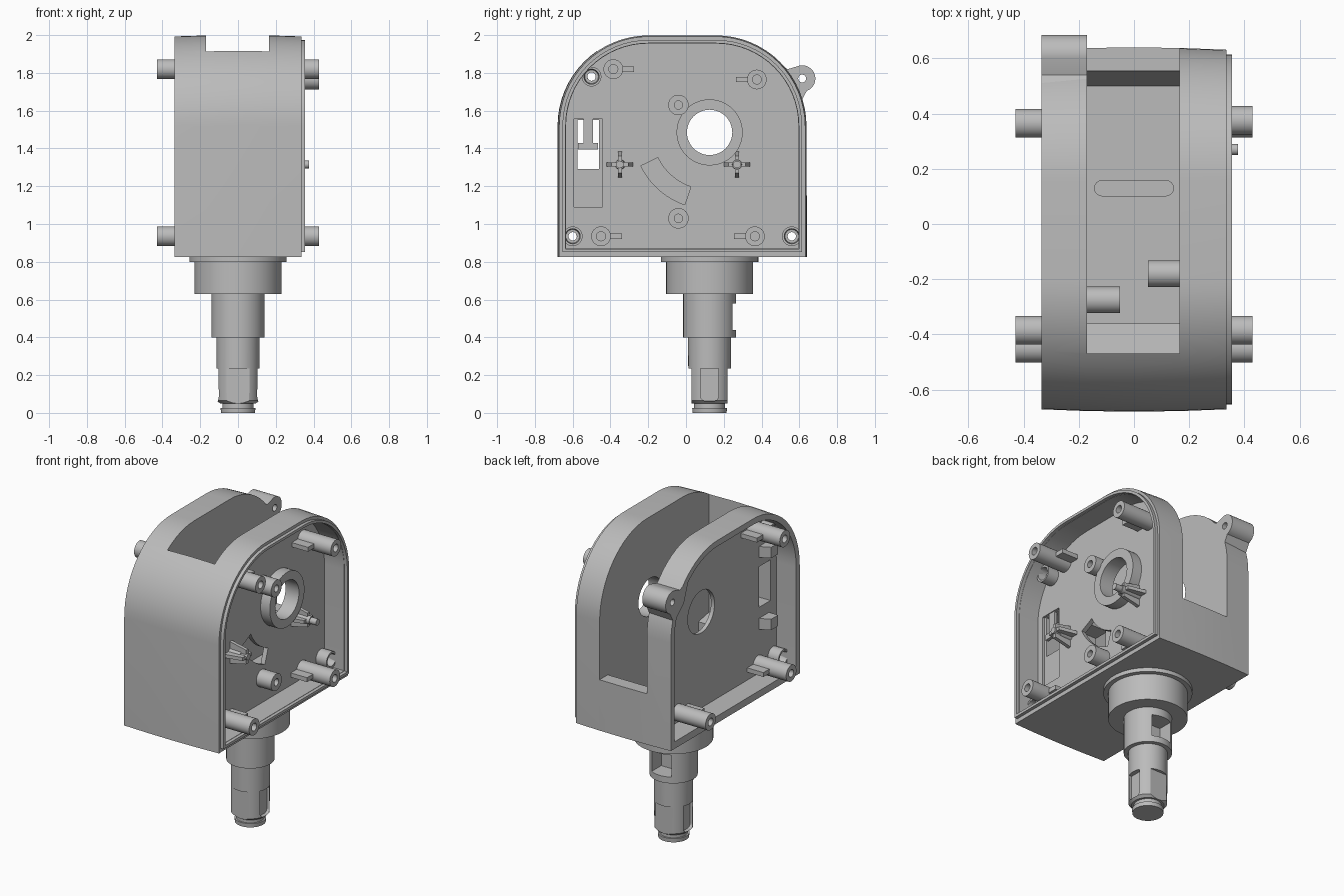
import bpy, bmesh
from math import sin, cos, pi, radians

old = bpy.data.objects.get("Cube")
if old:
    bpy.data.objects.remove(old)

grey = bpy.data.materials.new("plain grey")
grey.use_nodes = True
grey.diffuse_color = (0.5, 0.5, 0.5, 1)
grey.node_tree.nodes["Principled BSDF"].inputs["Base Color"].default_value = (0.5, 0.5, 0.5, 1)


def loft(name, rings, caps=True):
    """Skin a list of equal-length point rings; without caps the last ring joins the first."""
    bm = bmesh.new()
    loops = [[bm.verts.new(p) for p in ring] for ring in rings]
    pairs = list(zip(loops, loops[1:]))
    if caps:
        bm.faces.new(loops[0])
        bm.faces.new(loops[-1])
    else:
        pairs.append((loops[-1], loops[0]))
    for a, b in pairs:
        for i in range(len(a)):
            j = (i + 1) % len(a)
            bm.faces.new((a[i], a[j], b[j], b[i]))
    bmesh.ops.recalc_face_normals(bm, faces=bm.faces)
    mesh = bpy.data.meshes.new(name)
    bm.to_mesh(mesh)
    bm.free()
    mesh.materials.append(grey)
    obj = bpy.data.objects.new(name, mesh)
    bpy.context.collection.objects.link(obj)
    return obj


def arc(y, z, r, a0, a1, n):
    return [(y + r * cos(radians(a0 + (a1 - a0) * i / n)),
             z + r * sin(radians(a0 + (a1 - a0) * i / n))) for i in range(n + 1)]


def circle(y, z, r, n=32):
    return arc(y, z, r, 0, 360, n)[:-1]


def rect(y0, y1, z0, z1):
    return [(y0, z0), (y1, z0), (y1, z1), (y0, z1)]


def outline(d):
    """Arched side profile, inset by d."""
    return ([(-0.68 + d, 0.825 + d), (0.64 - d, 0.825 + d)]
            + arc(0.16, 1.52, 0.48 - d, 0, 90, 16)
            + arc(-0.2, 1.52, 0.48 - d, 90, 180, 16))


def prism(name, pts, x0, x1):
    return loft(name, [[(x, y, z) for y, z in pts] for x in (x0, x1)])


def tube(name, y, z, steps, caps=True, n=32):
    """Turned part along x, steps are (x, radius)."""
    return loft(name, [[(x, p, q) for p, q in circle(y, z, r, n)] for x, r in steps], caps)


def cut(target, cutter):
    mod = target.modifiers.new("cut", "BOOLEAN")
    mod.operation = "DIFFERENCE"
    mod.solver = "EXACT"
    mod.object = cutter
    bpy.ops.object.select_all(action="DESELECT")
    bpy.context.view_layer.objects.active = target
    target.select_set(True)
    bpy.ops.object.modifier_apply(modifier=mod.name)
    bpy.data.objects.remove(cutter)


FLOOR, RIM = 0.195, 0.335
HUB = (0.125, 1.485)
SCREWS = [(-0.5, 1.78), (-0.6, 0.935), (0.56, 0.935)]

# Housing with slightly bowed edge
rings = []
for x in (-RIM, -0.17, 0, 0.17, RIM):
    k = (x / RIM) ** 2
    rings.append([(x, (y + 0.02) * (1 - 0.013 * k) - 0.02, 0.825 + (z - 0.825) * (1 - 0.006 * k))
                  for y, z in outline(0)])
housing = loft("housing", rings)

# Side cavities and centre slot
cut(housing, prism("cutter", outline(0.045), FLOOR, 0.5))
cut(housing, prism("cutter", outline(0.045), -0.5, -FLOOR))
slot = [(-0.47, 2.2), (-0.47, 1.16), (-0.36, 1.14), (-0.36, 0.88), (0.5, 0.88),
        (0.555, 1.15), (0.9, 1.15), (0.9, 2.2)]
cut(housing, prism("cutter", slot, -0.17, 0.165))

# Hub holes, screw holes, window, panel recess, curved slot
cut(housing, prism("cutter", circle(*HUB, 0.12, 48), 0.1, 0.3))
cut(housing, prism("cutter", circle(*HUB, 0.135, 48), -0.3, -0.1))
for y, z in SCREWS:
    cut(housing, prism("cutter", circle(y, z, 0.022, 20), -0.5, 0.5))
cut(housing, prism("cutter", rect(-0.575, -0.46, 1.29, 1.55), -0.5, 0.5))
cut(housing, prism("cutter", rect(-0.592, -0.443, 1.09, 1.555), 0.18, 0.3))
curve = arc(*HUB, 0.405, 206, 251, 12) + arc(*HUB, 0.305, 251, 206, 12)
cut(housing, prism("cutter", curve, 0.1, 0.3))

# Cable opening in the slot floor
cable = [(x, y) for x, y in arc(0.115, 0.13, 0.028, -90, 90, 8) + arc(-0.115, 0.13, 0.028, 90, 270, 8)]
cut(housing, loft("cutter", [[(x, y, z) for x, y in cable] for z in (0.84, 1.0)]))

# Rim lip on the open side
lip = prism("rim_lip", outline(0.026), 0.3, 0.356)
cut(lip, prism("cutter", outline(0.043), 0.2, 0.5))

# Window tongue
prism("tongue_stem", rect(-0.542, -0.492, 1.42, 1.56), 0.17, 0.19)
prism("tongue_foot", rect(-0.572, -0.465, 1.395, 1.43), 0.17, 0.19)

# Hub ring
tube("hub_ring", *HUB, [(0.19, 0.175), (0.26, 0.175), (0.26, 0.12), (0.19, 0.12)], False, 48)

# Long posts with side fins: y, z, fin end
POSTS = [(-0.385, 1.82, -0.275), (-0.45, 0.935, -0.34), (0.365, 0.935, 0.255), (0.375, 1.765, 0.265)]
for side, s, posts in (("left", 1, POSTS), ("right", -1, POSTS[:3])):
    for y, z, end in posts:
        tube(side + "_post", y, z, [(s * 0.18, 0.052), (s * 0.43, 0.052),
                                    (s * 0.43, 0.024), (s * 0.33, 0.024)])
        prism(side + "_post_fin", rect(min(y, end), max(y, end), z - 0.014, z + 0.014), s * 0.18, s * 0.31)
    # Counterbored screw bosses
    for y, z in SCREWS:
        tube(side + "_screw_boss", y, z,
             [(s * 0.18, 0.052), (s * 0.27, 0.052), (s * 0.27, 0.04),
              (s * 0.22, 0.036), (s * 0.22, 0.022), (s * 0.18, 0.022)], False)

# Short bosses
for z in (1.63, 1.03):
    tube("short_boss", -0.04, z, [(0.18, 0.054), (0.3, 0.054), (0.3, 0.022), (0.22, 0.022)])

# Cross-ribbed pins
for y, top in ((-0.35, 0.32), (0.27, 0.376)):
    tube("cross_pin", y, 1.315, [(0.18, 0.028), (top - 0.045, 0.025), (top - 0.045, 0.02), (top, 0.02)], n=20)
    for a, b in ((0, 1), (1, 0)):
        loft("cross_rib", [[(x, y + p, 1.315 + q) for p, q in
                            rect(-w * a - 0.011 * b, w * a + 0.011 * b, -w * b - 0.011 * a, w * b + 0.011 * a)]
                           for x, w in ((0.18, 0.073), (0.31, 0.045))])

# Wedges beside the window on the right side
for z in (1.15, 1.61):
    loft("window_wedge", [[(x, y, q) for y, q in rect(-0.56, -0.56 + w, z, z + 0.07)]
                          for x, w in ((-0.18, 0.11), (-0.26, 0.07))])

# Posts inside the slot
tube("slot_post_right", -0.275, 1.1, [(-0.18, 0.048), (-0.05, 0.048)])
tube("slot_post_left", -0.18, 1.1, [(0.18, 0.048), (0.05, 0.048)])

# Rear ear with hole
ear = arc(0.615, 1.77, 0.07, -70, 100, 14) + [(0.54, 1.82), (0.45, 1.86), (0.5, 1.72), (0.6, 1.63)]
ear_obj = prism("rear_ear", ear, -0.335, -0.17)
cut(ear_obj, prism("cutter", circle(0.615, 1.77, 0.021, 20), -0.5, 0))

# Stepped stem: z, radius
STEM = [(0, 0.09), (0.025, 0.092), (0.025, 0.082), (0.05, 0.082), (0.05, 0.095), (0.065, 0.112),
        (0.4, 0.114), (0.4, 0.14), (0.63, 0.14), (0.63, 0.23), (0.8, 0.23), (0.8, 0.258), (0.84, 0.258)]
stem = loft("stem", [[(x, y, z) for x, y in circle(0, 0.125, r, 64)] for z, r in STEM])


def box(x0, x1, y0, y1, z0, z1):
    return prism("cutter", rect(y0, y1, z0, z1), x0, x1)


# Stem flats, key grooves and cable window
cut(stem, box(-0.2, 0.2, -0.1, 0.03, 0.045, 0.235))
cut(stem, box(-0.2, 0.2, 0.22, 0.35, 0.045, 0.235))
key = [(0.078, 0.235)] + arc(0.103, 0.088, 0.025, 180, 270, 5) + arc(0.147, 0.088, 0.025, 270, 360, 5) + [(0.172, 0.235)]
for s in (-1, 1):
    cut(stem, prism("cutter", key, s * 0.084, s * 0.2))
cut(stem, box(-0.07, 0.07, 0.15, 0.35, 0.44, 0.58))

# Smooth shading with sharp edges kept
bpy.ops.object.select_all(action="DESELECT")
for obj in bpy.context.collection.objects:
    if obj.type == "MESH":
        obj.select_set(True)
        bpy.context.view_layer.objects.active = obj
bpy.ops.object.shade_smooth_by_angle(angle=radians(30))
